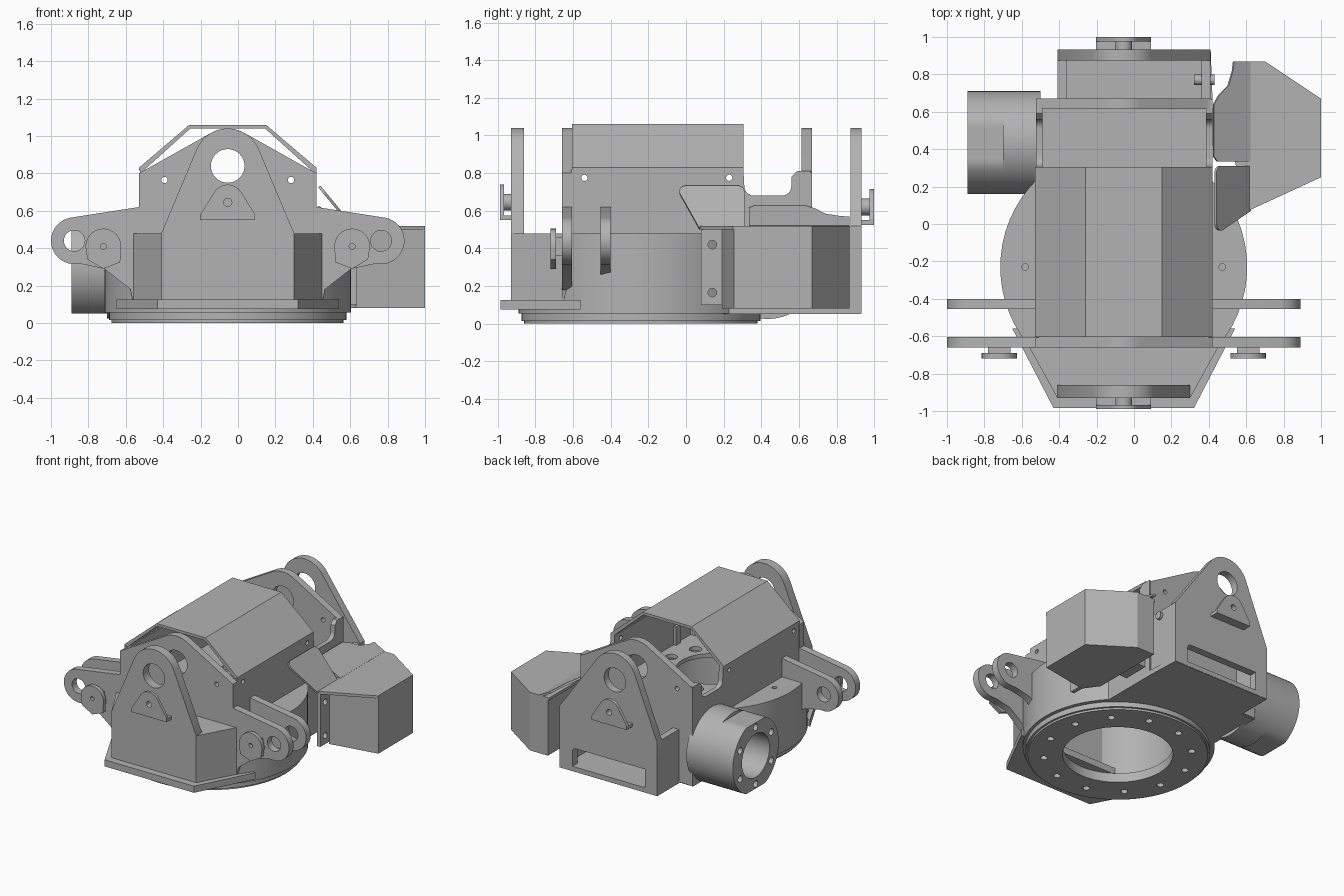
import bpy, bmesh, math
from mathutils import Matrix, Vector

cube = bpy.data.objects.get("Cube")
if cube:
    bpy.data.objects.remove(cube)

CX = -0.055      # symmetry line of the body
DY = -0.23       # slewing axis

grey = bpy.data.materials.new("machine grey")
grey.use_nodes = True
colour = (0.45, 0.45, 0.45, 1)
grey.diffuse_color = colour
grey.node_tree.nodes["Principled BSDF"].inputs["Base Color"].default_value = colour

FRAMES = {"x": ((0, 1, 0), (0, 0, 1)), "y": ((1, 0, 0), (0, 0, 1)), "z": ((1, 0, 0), (0, 1, 0))}


def arc(u, v, r, a=0, b=360, n=14):
    steps = [math.radians(a + (b - a) * i / n) for i in range(n + 1)]
    return [(u + r * math.cos(t), v + r * math.sin(t)) for t in steps]


def circle(u, v, r, n=32):
    return arc(u, v, r, 0, 360 - 360 / n, n - 1)


def ring_of_holes(u, v, r, hole, count, turn=0):
    return [circle(u + r * math.cos(math.tau * (i + turn) / count),
                   v + r * math.sin(math.tau * (i + turn) / count), hole, 12) for i in range(count)]


def rect(a, b, c, d):
    return [(a, c), (b, c), (b, d), (a, d)]


def mirrored(half):
    """Complete a right half, given from bottom to top, about the symmetry line."""
    return [(CX + u, v) for u, v in half] + [(CX - u, v) for u, v in reversed(half)]


def sheet(name, loops, origin, u, v, thick):
    """Flat plate: first loop is the outline, the rest are holes."""
    curve = bpy.data.curves.new(name, "CURVE")
    curve.dimensions = "2D"
    curve.fill_mode = "BOTH"
    curve.extrude = thick / 2
    for loop in loops:
        spline = curve.splines.new("POLY")
        spline.points.add(len(loop) - 1)
        for p, (a, b) in zip(spline.points, loop):
            p.co = (a, b, 0, 1)
        spline.use_cyclic_u = True
    temp = bpy.data.objects.new(name + " helper", curve)
    bpy.context.collection.objects.link(temp)
    bpy.context.view_layer.update()
    mesh = bpy.data.meshes.new_from_object(temp.evaluated_get(bpy.context.evaluated_depsgraph_get()))
    bpy.data.objects.remove(temp)
    u, v = Vector(u).normalized(), Vector(v).normalized()
    m = Matrix((u, v, u.cross(v))).transposed().to_4x4()
    m.translation = origin
    mesh.transform(m)
    bm = bmesh.new()
    bm.from_mesh(mesh)
    bmesh.ops.remove_doubles(bm, verts=bm.verts, dist=0.0004)
    bmesh.ops.recalc_face_normals(bm, faces=bm.faces)
    bm.to_mesh(mesh)
    bm.free()
    mesh.materials.clear()
    mesh.materials.append(grey)
    for poly in mesh.polygons:
        poly.material_index = 0
    obj = bpy.data.objects.new(name, mesh)
    bpy.context.collection.objects.link(obj)
    bpy.ops.object.select_all(action="DESELECT")
    obj.select_set(True)
    bpy.context.view_layer.objects.active = obj
    bpy.ops.object.shade_smooth_by_angle(angle=math.radians(28))
    return obj


def plate(name, axis, lo, hi, *loops):
    origin = [(lo + hi) / 2 if a == axis else 0 for a in "xyz"]
    return sheet(name, loops, origin, *FRAMES[axis], hi - lo)


# Slewing ring, drum and deck
plate("slewing_ring", "z", 0.015, 0.07, circle(CX, DY - 0.01, 0.635, 64), circle(CX, DY - 0.01, 0.38, 48),
      *ring_of_holes(CX, DY - 0.01, 0.51, 0.025, 12, 0.5))
plate("ring_lip", "z", 0, 0.015, circle(CX, DY - 0.01, 0.62, 64), circle(CX, DY - 0.01, 0.38, 48),
      *ring_of_holes(CX, DY - 0.01, 0.51, 0.025, 12, 0.5))
plate("drum", "z", 0.055, 0.45, circle(CX, DY, 0.66, 64), circle(CX, DY, 0.41, 48))
plate("drum_deck", "z", 0.45, 0.48, circle(CX, DY, 0.66, 64), circle(CX, DY, 0.25, 48),
      *ring_of_holes(CX, DY, 0.34, 0.045, 10), *[circle(CX + s * 0.527, DY, 0.018, 12) for s in (-1, 1)])

# Front box with base plate
plate("front_base_plate", "z", 0.075, 0.125, [(-0.43, -0.985), (0.32, -0.985), (0.54, -0.56), (-0.65, -0.56)])
plate("front_box", "z", 0.12, 0.48, [(-0.41, -0.93), (0.30, -0.93), (0.46, -0.64), (-0.57, -0.64)])

# Lugs and bulkheads, all bored on one line
bore = circle(CX, 0.84, 0.09)
top_wide = arc(0, 0.86, 0.18, 61, 90, 8)
plate("front_lug", "y", -0.93, -0.86,
      mirrored([(0.355, 0.12), (0.355, 0.48)] + arc(0, 0.86, 0.18, 23, 90, 12)), bore)
arm = [(0.66, 0.29), (0.78, 0.315)] + arc(0.82, 0.44, 0.125, -95, 80, 18) + [(0.475, 0.62)]
pins = [circle(CX + s * 0.82, 0.44, 0.056, 24) for s in (-1, 1)]
small = [circle(CX + s * 0.338, 0.765, 0.017, 12) for s in (-1, 1)]
plate("front_bulkhead", "y", -0.66, -0.605,
      mirrored([(0.50, 0.08), (0.52, 0.18)] + arm + [(0.475, 0.80)] + top_wide), bore, *pins, *small)
plate("rear_bulkhead", "y", 0.615, 0.67, mirrored([(0.47, 0.06), (0.47, 0.80)] + top_wide), bore, *small)
plate("rear_lug", "y", 0.875, 0.932,
      [(-0.41, 0.055), (0.41, 0.055), (0.41, 0.52)] + arc(CX, 0.86, 0.18, 35.6, 158, 20) + [(-0.41, 0.46)],
      bore, arc(0.27, 0.20, 0.03, 0, 90, 5) + [(-0.31, 0.23), (-0.31, 0.09), (0.30, 0.09)])

# Second pair of arms, and the hose eyelets on the first pair
for side, s in (("right", -1), ("left", 1)):
    shape = [(CX + s * u, v) for u, v in [(0.42, 0.26), (0.62, 0.26)] + arm + [(0.42, 0.62)]]
    plate(side + "_inner_arm", "y", -0.455, -0.40, shape, pins[(s + 1) // 2])
    x = CX + s * 0.665
    eye = [(x + s * u, v) for u, v in
           [(-0.09, 0.325), (0.0, 0.29), (0.085, 0.34)] + arc(0, 0.41, 0.095, -10, 190, 16)]
    plate(side + "_eyelet", "y", -0.72, -0.69, eye, circle(x, 0.41, 0.016, 12))
    plate(side + "_eyelet_boss", "y", -0.69, -0.655, rect(x - 0.06, x + 0.06, 0.36, 0.46))

# Triangular brackets on the two lugs
for side, lo, hi, near, z in (("front", -0.988, -0.968, -0.92, 0.55), ("rear", 0.975, 1.0, 0.93, 0.525)):
    tri = mirrored([(0.147, z), (0.147, z + 0.03)] + arc(0, z + 0.105, 0.085, 35, 90, 8))
    plate(side + "_bracket", "y", lo, hi, tri, circle(CX, z + 0.095, 0.022, 16))
    a, b = sorted((near, (lo + hi) / 2))
    plate(side + "_bracket_foot", "y", a, b, rect(CX - 0.147, CX + 0.147, z, z + 0.025))
    plate(side + "_bracket_boss", "y", a, b, circle(CX, z + 0.095, 0.045, 24), circle(CX, z + 0.095, 0.022, 16))

# Side walls and bent canopy
wall = ([(-0.61, 0.45), (0.2, 0.45), (0.2, 0.055), (0.665, 0.055), (0.665, 0.81), (0.59, 0.81)]
        + [(0.56, 0.78)] + arc(0.51, 0.73, 0.05, 0, -90, 6) + arc(0.36, 0.73, 0.05, 270, 180, 6)
        + [(0.305, 0.82), (-0.61, 0.82)])
wall_holes = [circle(y, 0.775, 0.017, 12) for y in (-0.54, 0.23)]
plate("left_wall", "x", 0.385, 0.42, wall, *wall_holes)
plate("right_wall", "x", -0.525, -0.49, wall, *wall_holes)
plate("canopy", "y", -0.605, 0.305,
      mirrored([(0.475, 0.815), (0.475, 0.83), (0.205, 1.06)])
      + [(CX - 0.45, 0.815), (CX - 0.2, 1.04), (CX + 0.2, 1.04), (CX + 0.45, 0.815)])

# Rear box
plate("rear_floor", "z", 0.052, 0.09, [(-0.52, 0.2), (0.42, 0.2), (0.42, 0.66), (0.41, 0.93), (-0.41, 0.93),
                                       (-0.41, 0.66), (-0.52, 0.66)])
plate("rear_deck", "z", 0.445, 0.478, rect(-0.5, 0.4, 0.2, 0.64), circle(-0.21, 0.37, 0.018, 12))
plate("rear_left_side", "x", 0.36, 0.41, rect(0.66, 0.9, 0.055, 0.52))
plate("rear_right_side", "x", -0.41, -0.36, rect(0.66, 0.9, 0.055, 0.46))
plate("rear_pin", "x", 0.32, 0.43, circle(0.77, 0.48, 0.028, 16))

# Swivel motor tube with flats on its flange
TY, TZ = 0.435, 0.3
flange = [(y, max(TZ - 0.25, min(TZ + 0.25, z))) for y, z in circle(TY, TZ, 0.275, 64)]
plate("motor_flange", "x", -0.89, -0.70, flange, circle(TY, TZ, 0.165),
      *ring_of_holes(TY, TZ, 0.215, 0.026, 6, 0.5))
plate("motor_tube", "x", -0.70, -0.50, circle(TY, TZ, 0.275, 64), circle(TY, TZ, 0.165))
plate("motor_back", "x", -0.54, -0.50, circle(TY, TZ, 0.2))

# Side cabinet, lid, hinge flange and mounts
plate("cabinet", "z", 0.08, 0.505, [(0.63, 0.19), (1.0, 0.255), (1.0, 0.67), (0.70, 0.87), (0.55, 0.87), (0.55, 0.3)])
plate("cabinet_lid", "z", 0.50, 0.52, [(0.61, 0.07), (1.0, 0.25), (1.0, 0.67), (0.70, 0.87), (0.54, 0.87), (0.54, 0.33)])
plate("cabinet_flange", "x", 0.605, 0.635, rect(0.08, 0.21, 0.1, 0.5),
      *[circle(0.14, z, 0.023, 16) for z in (0.165, 0.42)])
for i, z in enumerate((0.14, 0.38)):
    plate(f"cabinet_mount_{i + 1}", "z", z, z + 0.07, rect(0.4, 0.6, 0.42, 0.62))

# Sloping guards: outlines run along y and up the slope
low, high = Vector((0.62, 0, 0.515)), Vector((0.425, 0, 0.62))
L = (high - low).length
sheet("rear_guard", [[(0.335, 0), (0.87, 0), (0.87, L * 0.45), (0.82, L * 0.48), (0.74, L * 0.6), (0.69, L * 0.85),
                      (0.64, L), (0.36, L), (0.335, L * 0.9)]], low, (0, 1, 0), high - low, 0.015)
low, high = Vector((0.62, 0, 0.505)), Vector((0.435, 0, 0.73))
L = (high - low).length
sheet("front_guard", [[(0.07, 0), (0.31, 0), (0.31, L * 0.85)] + arc(0.27, L - 0.04, 0.04, 0, 90, 6)
                      + arc(0.005, L - 0.04, 0.04, 90, 200, 8)], low, (0, 1, 0), high - low, 0.015)
